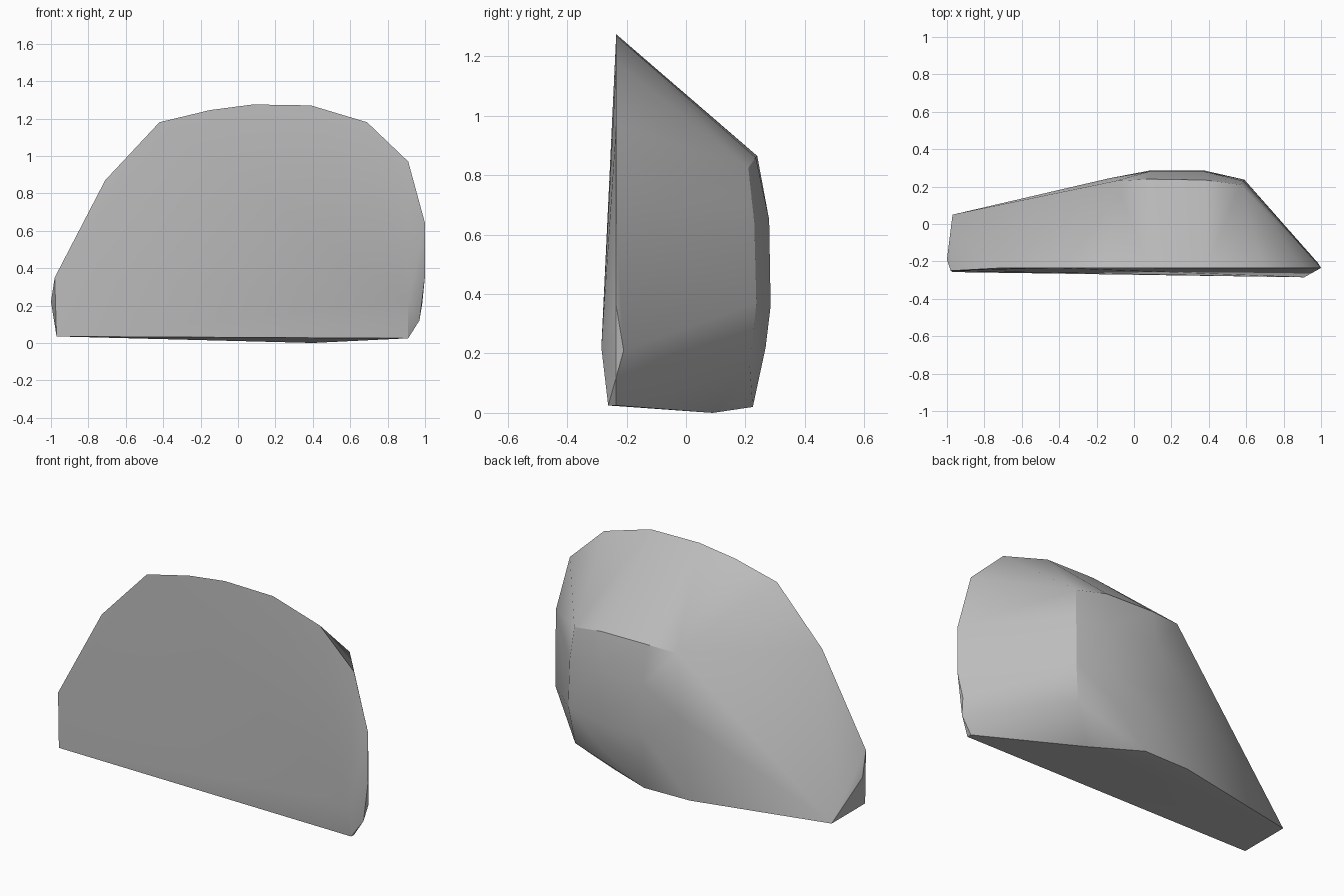
import bpy
import bmesh
import math

cube = bpy.data.objects.get("Cube")
if cube:
    bpy.data.objects.remove(cube, do_unlink=True)


def make_material(name, color):
    material = bpy.data.materials.new(name)
    material.use_nodes = True
    material.diffuse_color = color
    material.node_tree.nodes["Principled BSDF"].inputs["Base Color"].default_value = color
    return material


def make_hull(name, points, material, sharp_angle):
    """Wrap the points in a convex skin with smooth faces and sharp creases."""
    bm = bmesh.new()
    for point in points:
        bm.verts.new(point)
    result = bmesh.ops.convex_hull(bm, input=bm.verts[:])
    unused = {v for v in result["geom_interior"] + result["geom_unused"]
              if isinstance(v, bmesh.types.BMVert)}
    bmesh.ops.delete(bm, geom=list(unused), context="VERTS")
    bmesh.ops.recalc_face_normals(bm, faces=bm.faces[:])
    mesh = bpy.data.meshes.new(name)
    bm.to_mesh(mesh)
    bm.free()
    mesh.materials.append(material)
    rock = bpy.data.objects.new(name, mesh)
    bpy.context.collection.objects.link(rock)
    bpy.ops.object.select_all(action="DESELECT")
    rock.select_set(True)
    bpy.context.view_layer.objects.active = rock
    bpy.ops.object.shade_smooth_by_angle(angle=math.radians(sharp_angle))
    return rock


# Arched rim of the broad front face (x, z)
rim_y = -0.235
arch = [(-.71, .87), (-.42, 1.18), (-.15, 1.245), (.08, 1.275), (.39, 1.27),
        (.69, 1.18), (.91, .97), (1, .64), (1, .36), (.97, .12), (.91, .025)]
points = [(x, rim_y, z) for x, z in arch]

# Lower corners of the front face and the thin tail end
points += [(.91, -.285, .22), (.91, -.262, .025), (.985, -.21, .21),
           (-1, -.19, .22), (-.98, -.25, .35), (-.97, -.257, .035), (-.97, .05, .035)]

# Crest of the back face
points += [(.57, .21, .825), (.38, .235, .86), (.08, .24, .865), (-.1, .23, .86)]

# Bulging middle of the back face
for x in (.08, .38):
    points += [(x, .28, .65), (x, .285, .36), (x, .268, .22)]
points += [(.585, .23, .64), (.59, .237, .37), (.56, .215, .155), (-.13, .245, .5)]

# Underside edge
points += [(.4, .09, 0), (.11, .225, .02), (-.18, .22, .022)]

stone = make_material("stone grey", (.5, .5, .5, 1))
make_hull("rock", points, stone, 30)
